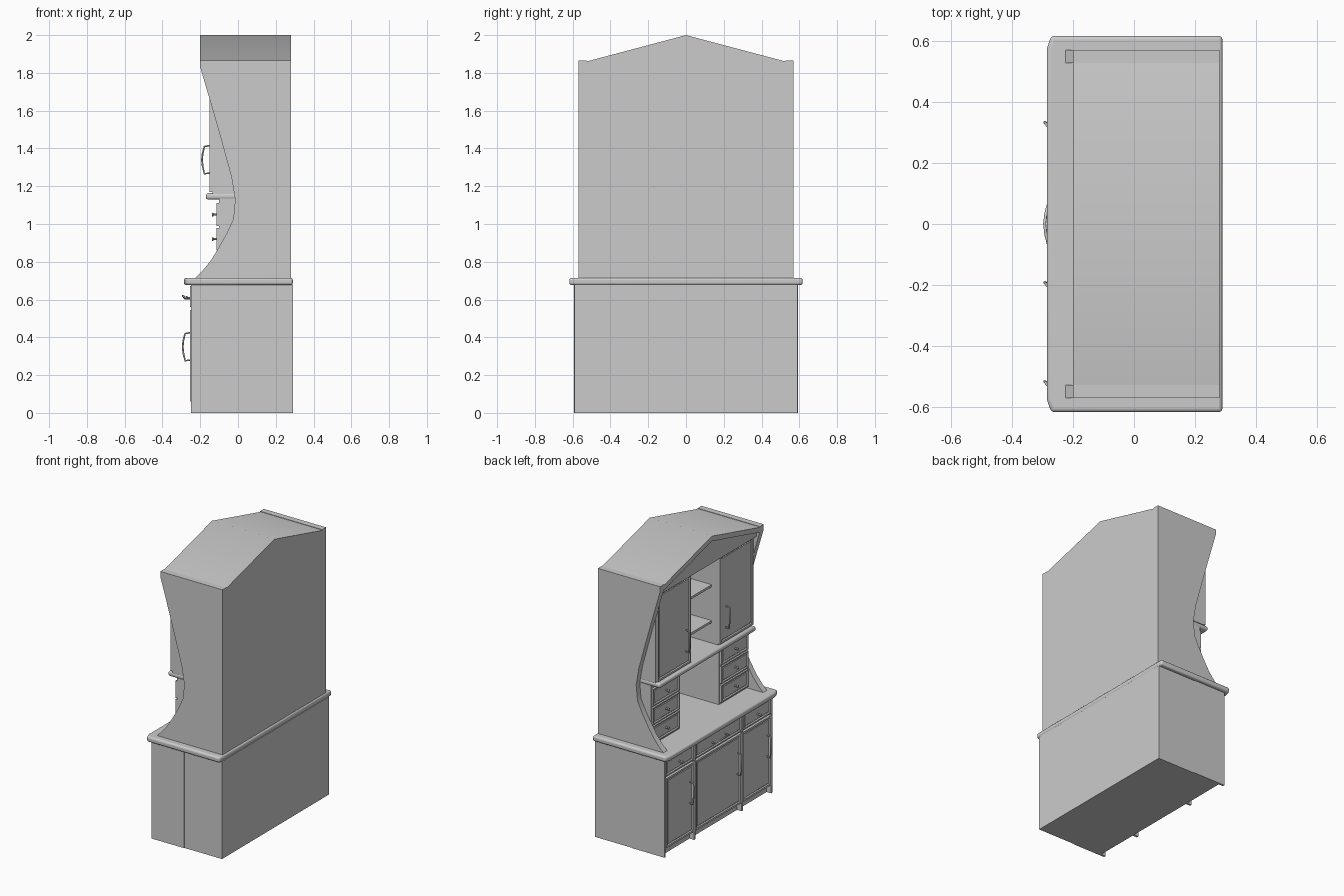
import bpy, bmesh, math
from mathutils import Vector

cube = bpy.data.objects.get("Cube")
if cube:
    bpy.data.objects.remove(cube, do_unlink=True)

GREY = (0.6, 0.6, 0.6, 1.0)
mat = bpy.data.materials.new("plain grey")
mat.use_nodes = True
mat.diffuse_color = GREY
mat.node_tree.nodes["Principled BSDF"].inputs["Base Color"].default_value = GREY


def finish(name, bm):
    bmesh.ops.recalc_face_normals(bm, faces=bm.faces)
    mesh = bpy.data.meshes.new(name)
    bm.to_mesh(mesh)
    bm.free()
    obj = bpy.data.objects.new(name, mesh)
    bpy.context.collection.objects.link(obj)
    mesh.materials.append(mat)
    bpy.ops.object.select_all(action="DESELECT")
    obj.select_set(True)
    bpy.context.view_layer.objects.active = obj
    bpy.ops.object.shade_smooth_by_angle(angle=math.radians(30))
    return obj


def box_mesh(x, y, z):
    bm = bmesh.new()
    bmesh.ops.create_cube(bm, size=1)
    for v in bm.verts:
        v.co = [r[0] if c < 0 else r[1] for c, r in zip(v.co, (x, y, z))]
    return bm


def box(name, x, y, z):
    return finish(name, box_mesh(x, y, z))


def prism(name, points, offset):
    """Extrude a closed outline along an offset vector."""
    bm = bmesh.new()
    face = bm.faces.new([bm.verts.new(p) for p in points])
    ext = bmesh.ops.extrude_face_region(bm, geom=[face])
    verts = [g for g in ext["geom"] if isinstance(g, bmesh.types.BMVert)]
    bmesh.ops.translate(bm, verts=verts, vec=offset)
    return finish(name, bm)


def panel(name, x, y, z, rim=0.018):
    """Door or drawer front with a moulded rim and a raised field."""
    bm = box_mesh((x, x + 0.018), y, z)
    bm.normal_update()
    face = min(bm.faces, key=lambda f: f.calc_center_median().x)
    for width, depth in ((rim, 0), (0.005, -0.008), (0.004, 0), (0.006, 0.004)):
        bmesh.ops.inset_region(bm, faces=[face], thickness=width, depth=depth)
    return finish(name, bm)


def knob(name, x, y, z):
    """Turned knob: stem, flared cap."""
    bm = bmesh.new()
    rings = []
    for out, r in ((0, 0.008), (0.004, 0.005), (0.016, 0.005), (0.02, 0.011), (0.026, 0.009)):
        rings.append([bm.verts.new((x - out, y + r * math.cos(a * math.pi / 5),
                                    z + r * math.sin(a * math.pi / 5))) for a in range(10)])
    for a, b in zip(rings, rings[1:]):
        for i in range(10):
            j = (i + 1) % 10
            bm.faces.new((a[i], a[j], b[j], b[i]))
    bm.faces.new(rings[-1])
    bm.faces.new(rings[0])
    finish(name, bm)


def handle(name, x, y, z, upright=True):
    """Bowed bar pull: (distance along, distance out, sideways sway)."""
    path = ((-0.07, 0, 0), (-0.074, 0.027, 0), (-0.035, 0.036, 0.008), (0, 0.04, 0.01),
            (0.035, 0.036, 0.006), (0.07, 0.027, -0.006), (0.075, 0, -0.006))
    curve = bpy.data.curves.new(name, "CURVE")
    curve.dimensions = "3D"
    curve.bevel_depth = 0.005
    curve.bevel_resolution = 1
    curve.use_fill_caps = True
    spline = curve.splines.new("POLY")
    spline.points.add(len(path) - 1)
    for p, (along, out, sway) in zip(spline.points, path):
        dy, dz = (sway, along) if upright else (along, sway)
        p.co = (x - out, y + dy, z + dz, 1)
    obj = bpy.data.objects.new(name, curve)
    curve.materials.append(mat)
    bpy.context.collection.objects.link(obj)


# Base cabinet carcass, plinth and uprights that reach the floor
box("base_carcass", (-0.235, 0.29), (-0.59, 0.59), (0.05, 0.68))
box("base_plinth", (-0.215, 0.29), (-0.59, 0.59), (0, 0.06))
for i, y in enumerate((-0.587, -0.262, 0.262, 0.587)):
    box(f"base_upright_{i}", (-0.25, 0), (y - 0.007, y + 0.007), (0, 0.68))

# Base doors and drawers
for side, y0, y1 in (("left", 0.273, 0.577), ("middle", -0.252, 0.252), ("right", -0.577, -0.273)):
    panel(f"base_door_{side}", -0.253, (y0, y1), (0.06, 0.545))
    panel(f"base_drawer_{side}", -0.253, (y0, y1), (0.56, 0.672), 0.012)
    handle(f"base_door_handle_{side}", -0.253, y0 + 0.05, 0.35)
for side, y in (("left", 0.43), ("right", -0.43)):
    knob(f"base_drawer_knob_{side}", -0.25, y, 0.61)
handle("base_drawer_handle_middle", -0.253, 0.0, 0.61, upright=False)

# Countertop with clipped front corners and rounded edges
outline = [(0.29, -0.617), (-0.272, -0.617), (-0.286, -0.575),
           (-0.286, 0.575), (-0.272, 0.617), (0.29, 0.617)]
top = prism("countertop", [(x, y, 0.677) for x, y in outline], (0, 0, 0.038))
bev = top.modifiers.new("round_edge", "BEVEL")
bev.width = 0.012
bev.segments = 3
bev.limit_method = "ANGLE"
bev.angle_limit = math.radians(60)

# Curved side panels of the hutch
curve_pts = [(0.28, 0.71), (-0.23, 0.71), (-0.19, 0.75), (-0.145, 0.805), (-0.105, 0.87),
             (-0.06, 0.95), (-0.025, 1.025), (-0.015, 1.13), (-0.035, 1.25), (-0.09, 1.45),
             (-0.15, 1.66), (-0.2, 1.83), (-0.2, 1.865), (0.28, 1.865)]
for side, y in (("left", 0.528), ("right", -0.57)):
    prism(f"hutch_side_{side}", [(x, y, z) for x, z in curve_pts], (0, 0.042, 0))

# Back, gabled roof and pediment board
gable = [(-0.57, 1.862), (-0.52, 1.862), (0, 2.0), (0.52, 1.862), (0.57, 1.862)]
back = [(0.262, y, z) for y, z in gable] + [(0.262, 0.57, 0.71), (0.262, -0.57, 0.71)]
prism("hutch_back", back, (0.018, 0, 0))
roof = [(-0.2, y, z) for y, z in gable] + [(-0.2, y, z - 0.035) for y, z in reversed(gable)]
prism("hutch_roof", roof, (0.48, 0, 0))
board = [(-0.175, y, z - 0.01) for y, z in gable[1:4]] + [(-0.175, 0.53, 1.79), (-0.175, -0.53, 1.79)]
prism("pediment_board", board, (0.025, 0, 0))
box("cabinet_ceiling", (-0.15, 0.265), (-0.53, 0.53), (1.785, 1.8))

# Ledge under the upper cabinets with a rounded nose
ledge = box("hutch_ledge", (-0.17, 0.265), (-0.53, 0.53), (1.13, 1.163))
bev = ledge.modifiers.new("round_edge", "BEVEL")
bev.width = 0.012
bev.segments = 3

# Upper cabinets and small drawer stacks on both sides
for side, s in (("left", 1), ("right", -1)):
    def span(a, b):
        return tuple(sorted((s * a, s * b)))
    box(f"upper_cabinet_{side}", (-0.135, 0.265), span(0.16, 0.53), (1.16, 1.79))
    panel(f"upper_door_{side}", -0.151, span(0.16, 0.525), (1.17, 1.782))
    handle(f"upper_door_handle_{side}", -0.151, s * 0.22, 1.34)
    box(f"drawer_stack_{side}", (-0.1, 0.265), span(0.22, 0.53), (0.71, 1.135))
    for i in range(3):
        z = 0.79 + 0.13 * i
        panel(f"small_drawer_{side}_{i}", -0.115, span(0.228, 0.525), (z - 0.06, z + 0.06), 0.012)
        knob(f"small_drawer_knob_{side}_{i}", -0.112, s * 0.38, z)

# Open shelves between the upper cabinets
for i, z in enumerate((1.32, 1.57)):
    box(f"open_shelf_{i}", (-0.085, 0.265), (-0.165, 0.165), (z - 0.016, z))
